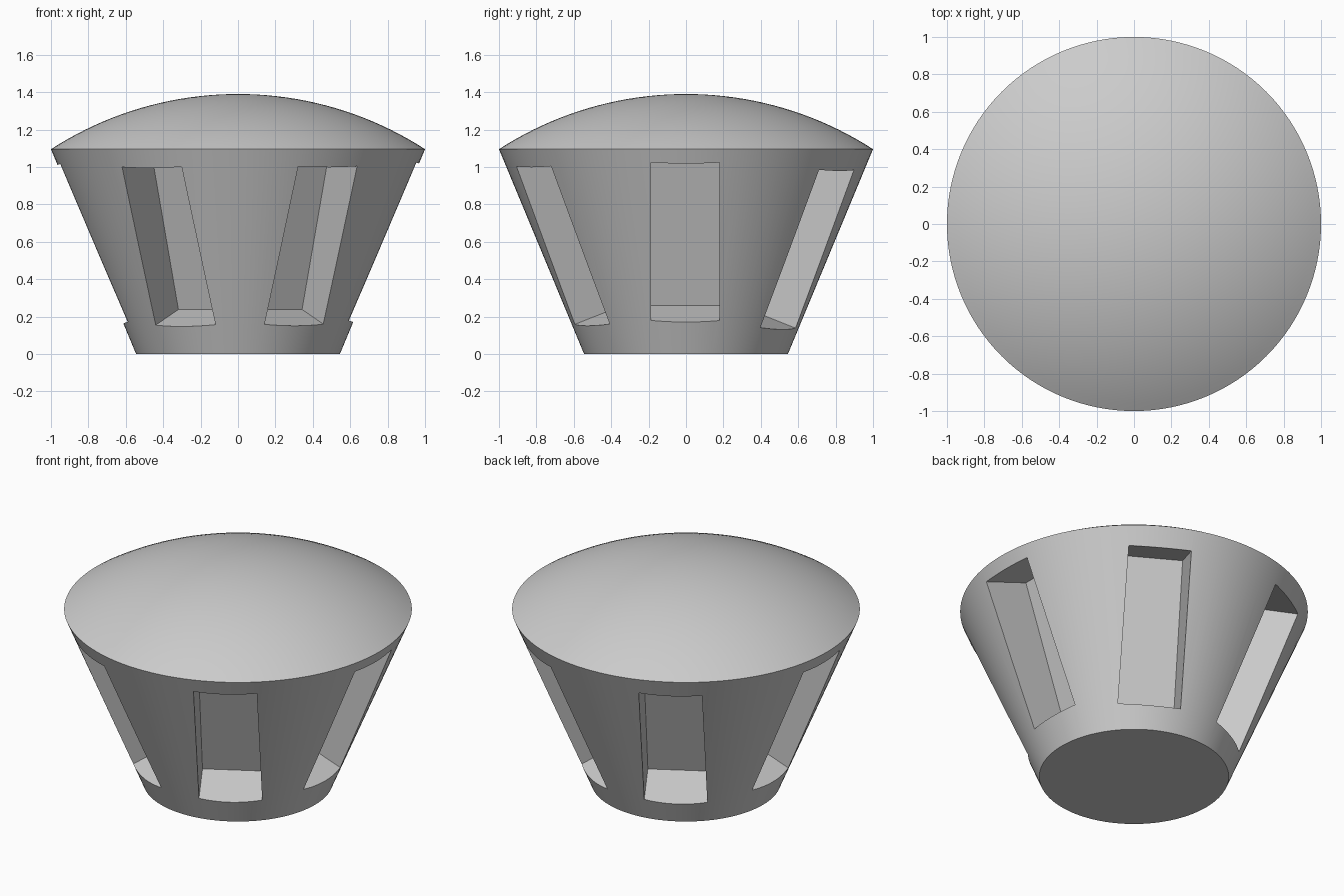
import bpy, bmesh, math
from mathutils import Matrix, Vector

cube = bpy.data.objects.get("Cube")
if cube:
    bpy.data.objects.remove(cube, do_unlink=True)

grey = bpy.data.materials.new("light_grey")
grey.use_nodes = True
colour = (0.6, 0.6, 0.6, 1)
grey.diffuse_color = colour
grey.node_tree.nodes["Principled BSDF"].inputs["Base Color"].default_value = colour

SEGMENTS = 128
BASE_R, RIM_R, RIM_Z, TOP_Z = 0.545, 1.0, 1.095, 1.39


def add_object(name, bm):
    bmesh.ops.recalc_face_normals(bm, faces=bm.faces)
    mesh = bpy.data.meshes.new(name)
    bm.to_mesh(mesh)
    bm.free()
    obj = bpy.data.objects.new(name, mesh)
    mesh.materials.append(grey)
    bpy.context.collection.objects.link(obj)
    return obj


# Tapered body with a shallow spherical cap, turned from one profile
rise = TOP_Z - RIM_Z
sphere_r = (RIM_R ** 2 + rise ** 2) / (2 * rise)
half_angle = math.asin(RIM_R / sphere_r)
profile = [(0, 0), (BASE_R, 0)]
STEPS = 20
for i in range(STEPS + 1):
    a = half_angle * (1 - i / STEPS)
    profile.append((sphere_r * math.sin(a), TOP_Z - sphere_r * (1 - math.cos(a))))

bm = bmesh.new()
verts = [bm.verts.new((r, 0, z)) for r, z in profile]
edges = [bm.edges.new(pair) for pair in zip(verts, verts[1:])]
bmesh.ops.spin(bm, geom=verts + edges, cent=(0, 0, 0), axis=(0, 0, 1),
               angle=math.tau, steps=SEGMENTS)
bmesh.ops.remove_doubles(bm, verts=bm.verts, dist=1e-5)
body = add_object("slotted_body", bm)

# Six tilted boxes around the axis that cut the side slots
TILT = math.radians(19)
WIDTH, HEIGHT, DEPTH = 0.365, 0.916, 0.6
FLOOR_R, FLOOR_Z = 0.345, 0.238
lifts = {0: 0.022, 60: -0.02, 120: -0.01, 180: 0.022, 240: 0, 300: 0}
bm = bmesh.new()
for degrees, lift in lifts.items():
    place = (Matrix.Translation((0.012, -0.004, lift))
             @ Matrix.Rotation(math.radians(degrees), 4, 'Z')
             @ Matrix.Translation((FLOOR_R, 0, FLOOR_Z))
             @ Matrix.Rotation(TILT, 4, 'Y')
             @ Matrix.Translation((DEPTH / 2, 0, HEIGHT / 2))
             @ Matrix.Diagonal(Vector((DEPTH, WIDTH, HEIGHT, 1))))
    bmesh.ops.create_cube(bm, size=1, matrix=place)
cutter = add_object("slot_cutter", bm)
cutter.hide_render = True

cut = body.modifiers.new("slots", 'BOOLEAN')
cut.operation = 'DIFFERENCE'
cut.solver = 'EXACT'
cut.object = cutter

# Bake the cut, drop the helper, and smooth the round surfaces
bpy.ops.object.select_all(action='DESELECT')
bpy.context.view_layer.objects.active = body
body.select_set(True)
bpy.ops.object.modifier_apply(modifier=cut.name)
bpy.data.objects.remove(cutter, do_unlink=True)
bpy.ops.object.shade_smooth_by_angle(angle=math.radians(25))
